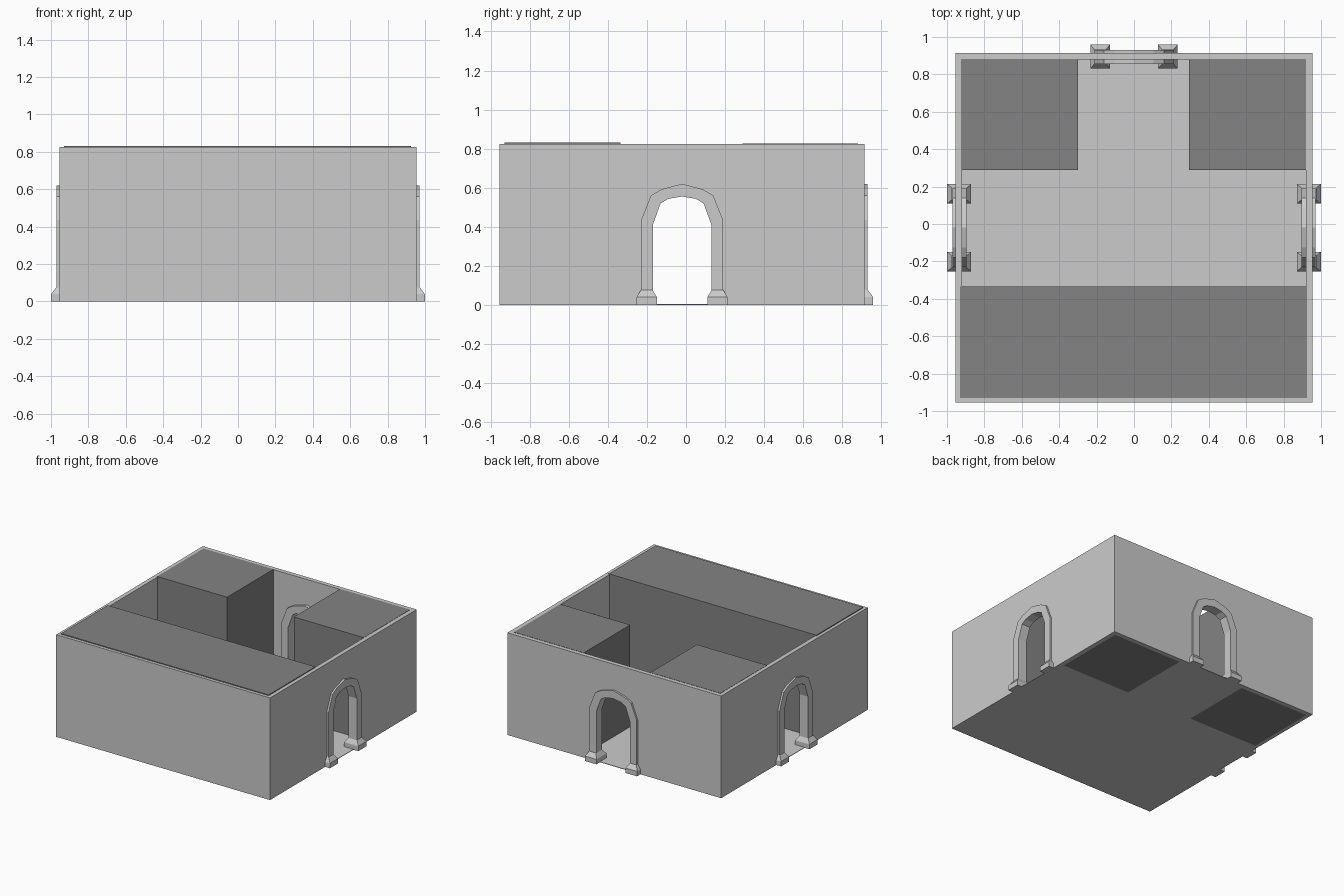
import bpy, bmesh
from math import pi
from mathutils import Matrix, Vector

if "Cube" in bpy.data.objects:
    bpy.data.objects.remove(bpy.data.objects["Cube"], do_unlink=True)


def material(name, value):
    m = bpy.data.materials.new(name)
    m.use_nodes = True
    m.diffuse_color = (value, value, value, 1)
    m.node_tree.nodes["Principled BSDF"].inputs["Base Color"].default_value = (value, value, value, 1)
    return m


LIGHT = material("light grey", 0.6)
DARK = material("dark grey", 0.23)

HX, HY, CY = 0.955, 0.935, -0.02    # outer half sizes and centre
H, T = 0.825, 0.035                 # wall height and thickness
FLOOR = 0.004


def finish(bm, name, mat):
    bmesh.ops.remove_doubles(bm, verts=bm.verts, dist=0.0001)
    bmesh.ops.recalc_face_normals(bm, faces=bm.faces)
    mesh = bpy.data.meshes.new(name)
    bm.to_mesh(mesh)
    bm.free()
    mesh.materials.append(mat)
    obj = bpy.data.objects.new(name, mesh)
    bpy.context.collection.objects.link(obj)
    return obj


def box(name, x0, x1, y0, y1, z0, z1, mat):
    bm = bmesh.new()
    size = Matrix.Diagonal((x1 - x0, y1 - y0, z1 - z0, 1))
    centre = Vector((x0 + x1, y0 + y1, z0 + z1)) / 2
    bmesh.ops.create_cube(bm, size=1, matrix=Matrix.Translation(centre) @ size)
    return finish(bm, name, mat)


def mirrored(half):
    """Full arch line from its left half, which ends at the crown."""
    return half + [(-u, z) for u, z in reversed(half[:-1])]


OUTER = mirrored([(-0.21, 0), (-0.21, 0.435), (-0.16, 0.56), (-0.105, 0.592), (0, 0.62)])
INNER = mirrored([(-0.15, 0), (-0.15, 0.41), (-0.11, 0.52), (-0.07, 0.543), (0, 0.555)])
DOOR = [((a + c) / 2, (b + d) / 2) for (a, b), (c, d) in zip(OUTER, INNER)]


def side_frame(angle, distance):
    """Local x along the wall, local -y outwards."""
    return (Matrix.Translation((0, CY, 0)) @ Matrix.Rotation(angle, 4, "Z")
            @ Matrix.Translation((0, -distance, 0)))


# Walls: mitred panels, three of them with a doorway
walls = bmesh.new()
for angle, dist, half, has_door in ((0, HY, HX, False), (pi / 2, HX, HY, True),
                                    (pi, HY, HX, True), (-pi / 2, HX, HY, True)):
    frame = side_frame(angle, dist)
    line = [(-half, 0)] + (DOOR if has_door else []) + [(half, 0), (half, H), (-half, H)]
    rings = []
    for depth in (0, T):
        ring = []
        for u, z in line:
            if abs(u) == half:
                u -= depth if u > 0 else -depth
            ring.append(walls.verts.new(frame @ Vector((u, depth, z))))
        rings.append(ring)
        walls.faces.new(ring)
    n = len(line)
    for i in range(n):
        if i not in (n - 1, n - 3):      # corner ends stay open and join the next panel
            j = (i + 1) % n
            walls.faces.new((rings[0][i], rings[0][j], rings[1][j], rings[1][i]))
finish(walls, "walls", LIGHT)


def arch(name, angle, dist):
    frame = side_frame(angle, dist)
    bm = bmesh.new()
    # Arched band with a rectangular section
    sections = []
    for (a, b), (c, d) in zip(OUTER, INNER):
        corners = ((a, -0.015, b), (a, 0.06, b), (c, 0.06, d), (c, -0.015, d))
        sections.append([bm.verts.new(frame @ Vector(p)) for p in corners])
    for s, t in zip(sections, sections[1:]):
        for i in range(4):
            j = (i + 1) % 4
            bm.faces.new((s[i], s[j], t[j], t[i]))
    # Feet with sloping shoulders
    for side in (-1, 1):
        rings = []
        for z, w, d in ((0, 0.052, 0.064), (0.04, 0.052, 0.064), (0.075, 0.03, 0.0375)):
            rings.append([bm.verts.new(frame @ Vector((side * 0.181 + su * w, 0.0205 + sv * d, z)))
                          for su, sv in ((-1, -1), (1, -1), (1, 1), (-1, 1))])
        bm.faces.new(rings[0])
        for s, t in zip(rings, rings[1:]):
            for i in range(4):
                j = (i + 1) % 4
                bm.faces.new((s[i], s[j], t[j], t[i]))
    finish(bm, name, LIGHT)


arch("left_arch", pi / 2, HX)
arch("back_arch", pi, HY)
arch("right_arch", -pi / 2, HX)

# Floor, open under the two back blocks
Y0, Y1 = CY - HY, CY + HY
box("main_floor", -HX, HX, Y0, 0.29, 0, FLOOR, LIGHT)
box("back_floor", -0.3, 0.3, 0.29, Y1, 0, FLOOR, LIGHT)

# Solid blocks filling the rooms
box("front_block", -0.93, 0.925, -0.93, -0.335, FLOOR, 0.832, DARK)
box("back_right_block", -0.925, -0.3, 0.29, 0.882, 0, 0.827, DARK)
box("back_left_block", 0.295, 0.92, 0.29, 0.882, 0, 0.827, DARK)
